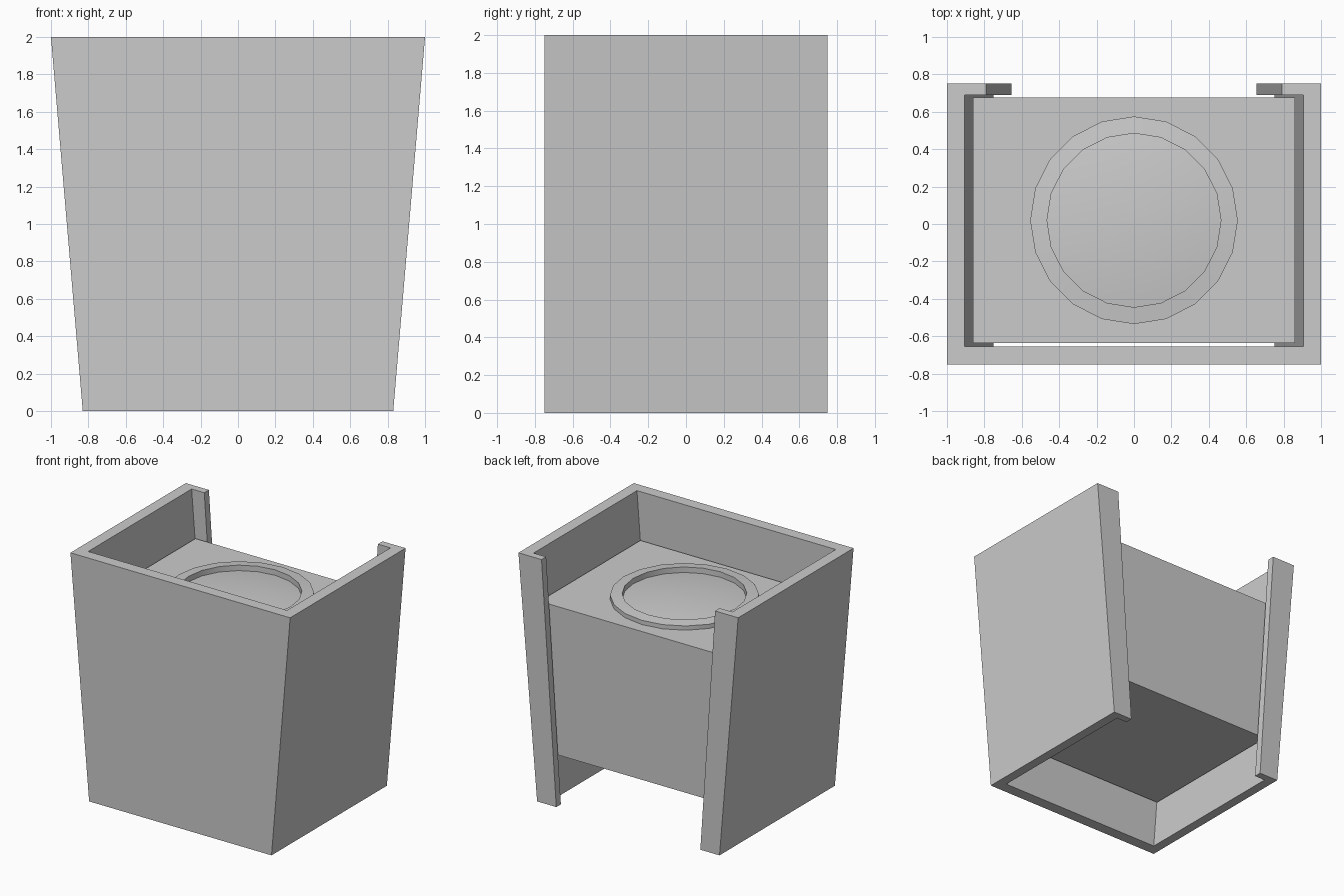
import bpy, bmesh, math

cube = bpy.data.objects.get("Cube")
if cube:
    bpy.data.objects.remove(cube, do_unlink=True)

grey = bpy.data.materials.new("light_grey")
grey.use_nodes = True
colour = (0.6, 0.6, 0.6, 1)
grey.diffuse_color = colour
grey.node_tree.nodes["Principled BSDF"].inputs["Base Color"].default_value = colour


def finish(name, bm, smooth=False):
    bmesh.ops.recalc_face_normals(bm, faces=bm.faces)
    mesh = bpy.data.meshes.new(name)
    bm.to_mesh(mesh)
    bm.free()
    mesh.materials.append(grey)
    obj = bpy.data.objects.new(name, mesh)
    bpy.context.collection.objects.link(obj)
    if smooth:
        bpy.ops.object.select_all(action='DESELECT')
        obj.select_set(True)
        bpy.context.view_layer.objects.active = obj
        bpy.ops.object.shade_smooth_by_angle(angle=math.radians(30))
    return obj


def taper(z):
    """Width factor of the cabinet at height z."""
    return 0.83 + 0.085 * z


def tapered_prism(name, half, z0, z1):
    """Mirror a half plan across x and loft it between two heights."""
    plan = half + [(-x, y) for x, y in reversed(half)]
    bm = bmesh.new()
    low, high = [[bm.verts.new((x * taper(z), y, z)) for x, y in plan]
                 for z in (z0, z1)]
    n = len(plan)
    for i in range(n):
        j = (i + 1) % n
        bm.faces.new((low[i], low[j], high[j], high[i]))
    bm.faces.new(low)
    bm.faces.new(high)
    return finish(name, bm)


def lathe(name, profile, y, closed, sides=20):
    """Spin a radius/height profile around a vertical axis."""
    bm = bmesh.new()
    rings = []
    for r, z in profile:
        angles = [2 * math.pi * k / sides for k in range(sides)]
        rings.append([bm.verts.new((r * math.cos(a), y + r * math.sin(a), z))
                      for a in angles])
    pairs = list(zip(rings, rings[1:]))
    if closed:
        pairs.append((rings[-1], rings[0]))
    for a, b in pairs:
        for i in range(sides):
            j = (i + 1) % sides
            bm.faces.new((a[i], a[j], b[j], b[i]))
    if not closed:
        bm.faces.new(rings[0])
        bm.faces.new(rings[-1])
    return finish(name, bm, smooth=True)


# Open-backed tapered shell with two lips along the rear edges
tapered_prism("outer_shell",
              [(0.905, -0.655), (1, -0.75), (1, 0.75),
               (0.79, 0.75), (0.79, 0.69), (0.905, 0.69)][1:] + [(0.905, -0.655)],
              0, 2)

# Inner block with a small clearance all round
tapered_prism("inner_block", [(0.889, -0.635), (0.889, 0.675)], 0.39, 1.61)

# Raised rim and shallow dome on top of the block
centre_y = 0.02
lathe("dome_rim", [(0.465, 1.60), (0.555, 1.60), (0.555, 1.645), (0.465, 1.655)],
      centre_y, closed=True)
steps = 6
dome = [(0.465 * math.cos(t), 1.61 + 0.03 * math.sin(t) ** 2)
        for t in (0.48 * math.pi * k / steps for k in range(steps + 1))]
lathe("dome", [(0.465, 1.60)] + dome, centre_y, closed=False)
